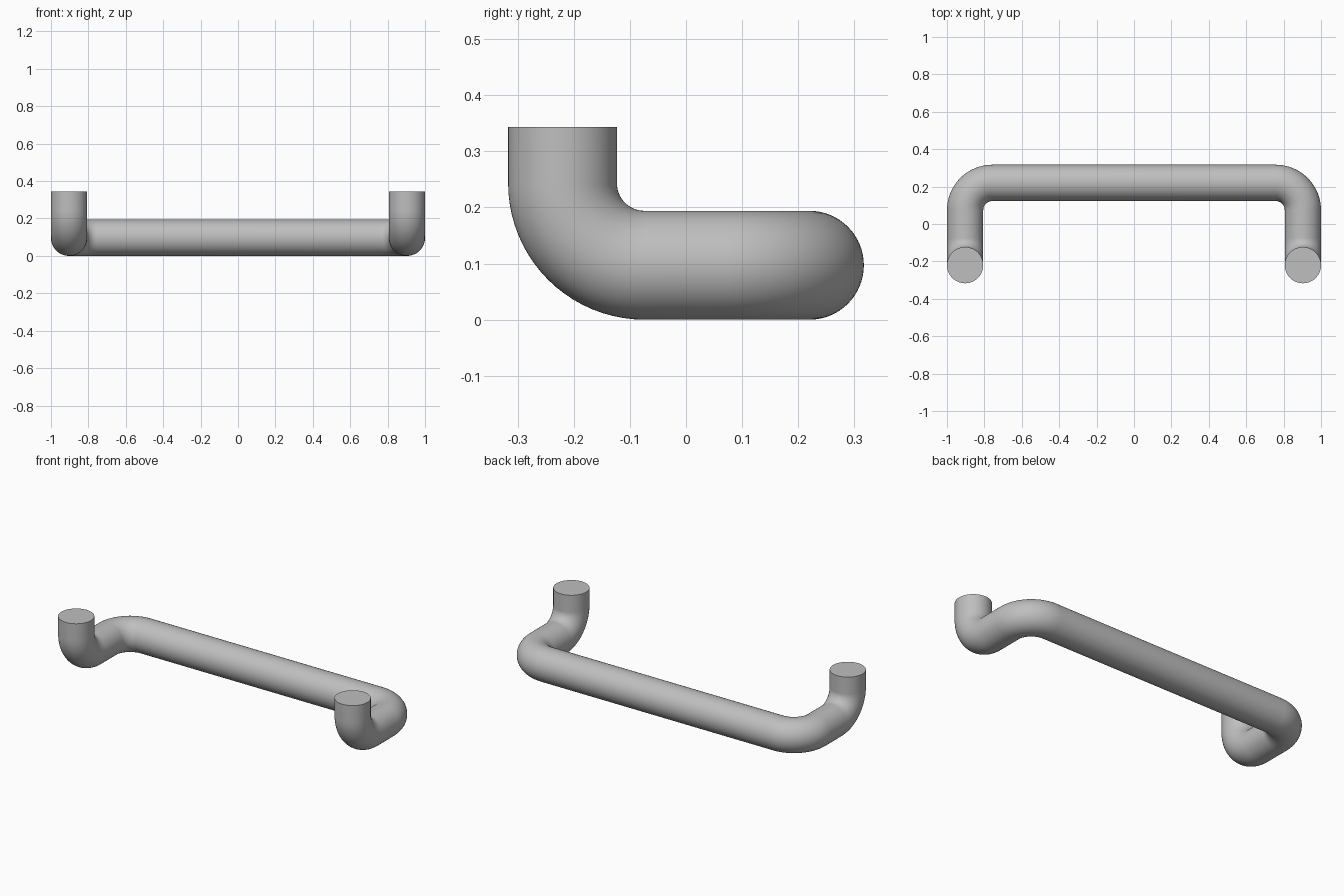
import bpy, bmesh, math
from mathutils import Vector

if "Cube" in bpy.data.objects:
    bpy.data.objects.remove(bpy.data.objects["Cube"])

R = 0.097            # tube radius
BEND = 0.146         # centreline bend radius
X, Y, TOP = 1 - R, 0.22, 0.343
SIDES, STEPS = 64, 20

# Centreline of one half: flat end, downward bend, arm, sideways bend
half = [(Vector((X, -Y, TOP)), Vector((0, 0, -1)))]


def add_bend(centre, start, end):
    """Quarter arc that leaves along start and arrives along end."""
    for i in range(STEPS + 1):
        a = math.pi / 2 * i / STEPS
        point = centre - end * BEND * math.cos(a) + start * BEND * math.sin(a)
        half.append((point, start * math.cos(a) + end * math.sin(a)))


down, back, left = Vector((0, 0, -1)), Vector((0, 1, 0)), Vector((-1, 0, 0))
add_bend(Vector((X, -Y + BEND, R + BEND)), down, back)
add_bend(Vector((X - BEND, Y - BEND, R)), back, left)

# Mirror the half to complete the path
path = half + [(Vector((-p.x, p.y, p.z)), Vector((t.x, -t.y, -t.z)))
               for p, t in reversed(half)]

# Sweep a circle along the path, carrying its frame through the bends
bm = bmesh.new()
rings = []
u = Vector((1, 0, 0))
prev = path[0][1]
for p, t in path:
    u = prev.rotation_difference(t) @ u
    u = (u - t * u.dot(t)).normalized()
    v = t.cross(u)
    rings.append([bm.verts.new(p + R * (u * math.cos(a) + v * math.sin(a)))
                  for a in (2 * math.pi * k / SIDES for k in range(SIDES))])
    prev = t
for a, b in zip(rings, rings[1:]):
    for k in range(SIDES):
        n = (k + 1) % SIDES
        bm.faces.new((a[k], a[n], b[n], b[k]))
# Flat mounting ends
bm.faces.new(rings[0][::-1])
bm.faces.new(rings[-1])
bmesh.ops.recalc_face_normals(bm, faces=bm.faces)

mesh = bpy.data.meshes.new("handle")
bm.to_mesh(mesh)
bm.free()
handle = bpy.data.objects.new("handle", mesh)
bpy.context.collection.objects.link(handle)

grey = bpy.data.materials.new("satin grey")
grey.diffuse_color = (0.52, 0.52, 0.52, 1)
grey.use_nodes = True
grey.node_tree.nodes["Principled BSDF"].inputs["Base Color"].default_value = grey.diffuse_color
mesh.materials.append(grey)

bpy.context.view_layer.objects.active = handle
handle.select_set(True)
bpy.ops.object.shade_smooth_by_angle(angle=math.radians(35))
